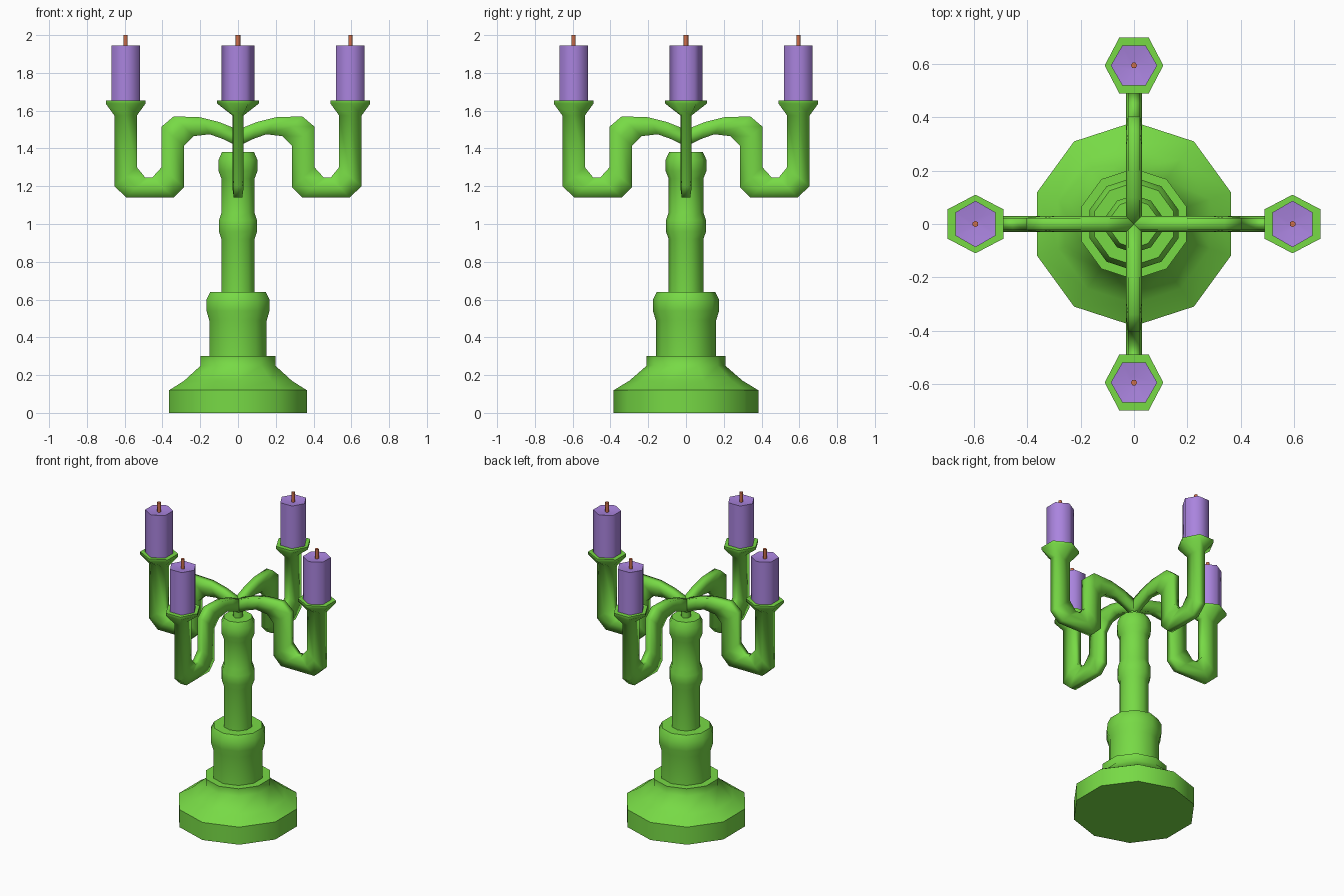
import bpy, bmesh
from math import pi, sin, cos, radians

cube = bpy.data.objects.get("Cube")
if cube:
    bpy.data.objects.remove(cube)


def material(name, color):
    m = bpy.data.materials.new(name)
    m.use_nodes = True
    m.diffuse_color = color
    m.node_tree.nodes["Principled BSDF"].inputs["Base Color"].default_value = color
    return m


GREEN = material("bright_green", (0.185, 0.70, 0.06, 1))
PURPLE = material("soft_purple", (0.40, 0.23, 0.73, 1))
ORANGE = material("burnt_orange", (0.62, 0.16, 0.07, 1))


def loft(name, rings, mat, smooth_angle, turn=0):
    """Skin a list of equal-length point rings and cap both ends."""
    bm = bmesh.new()
    loops = [[bm.verts.new(p) for p in ring] for ring in rings]
    n = len(loops[0])
    for a, b in zip(loops, loops[1:]):
        for i in range(n):
            j = (i + 1) % n
            bm.faces.new((a[i], a[j], b[j], b[i]))
    bm.faces.new(loops[0])
    bm.faces.new(loops[-1])
    bmesh.ops.recalc_face_normals(bm, faces=bm.faces)
    mesh = bpy.data.meshes.new(name)
    bm.to_mesh(mesh)
    bm.free()
    mesh.materials.append(mat)
    obj = bpy.data.objects.new(name, mesh)
    bpy.context.collection.objects.link(obj)
    obj.rotation_euler.z = turn
    bpy.ops.object.select_all(action="DESELECT")
    obj.select_set(True)
    bpy.context.view_layer.objects.active = obj
    bpy.ops.object.shade_smooth_by_angle(angle=radians(smooth_angle))
    return obj


def lathe(name, profile, sides, mat, smooth_angle, cx=0, turn=0):
    """Turn a (radius, height) profile with a corner pointing along local y."""
    angles = [pi / 2 + 2 * pi * i / sides for i in range(sides)]
    rings = [[(cx + r * cos(a), r * sin(a), z) for a in angles] for r, z in profile]
    return loft(name, rings, mat, smooth_angle, turn)


# Stepped foot, pedestal and stem
lathe("foot", [(0.383, 0), (0.383, 0.12), (0.30, 0.17), (0.208, 0.25),
               (0.208, 0.30), (0.14, 0.30)], 10, GREEN, 50)
lathe("pedestal", [(0.16, 0.29), (0.16, 0.49), (0.175, 0.54), (0.175, 0.60),
                   (0.155, 0.64), (0.08, 0.64)], 10, GREEN, 50)
lathe("stem", [(0.092, 0.63), (0.092, 0.92), (0.106, 0.96), (0.106, 1.02),
               (0.092, 1.06), (0.092, 1.24), (0.108, 1.28), (0.108, 1.34),
               (0.09, 1.38)], 10, GREEN, 50)
lathe("neck", [(0.03, 1.37), (0.03, 1.46)], 6, GREEN, 65)

# Arm stations: upper point, lower point (distance out, height), half width
ARM = [
    ((0, 1.50), (0, 1.41), 0.03),
    ((0.10, 1.54), (0.08, 1.45), 0.03),
    ((0.20, 1.565), (0.15, 1.475), 0.03),
    ((0.34, 1.57), (0.235, 1.465), 0.03),
    ((0.405, 1.515), (0.285, 1.415), 0.03),
    ((0.405, 1.30), (0.285, 1.195), 0.03),
    ((0.455, 1.245), (0.34, 1.14), 0.03),
    ((0.49, 1.245), (0.59, 1.14), 0.03),
    ((0.535, 1.30), (0.655, 1.20), 0.03),
    ((0.535, 1.575), (0.655, 1.575), 0.03),
    ((0.49, 1.637), (0.70, 1.637), 0.11),
    ((0.49, 1.655), (0.70, 1.655), 0.11),
]


def arm_ring(top, low, w):
    flat = w * (0.5 if w > 0.05 else 0.75)
    mx, mz = (top[0] + low[0]) / 2, (top[1] + low[1]) / 2
    return [(top[0], -flat, top[1]), (top[0], flat, top[1]), (mx, w, mz),
            (low[0], flat, low[1]), (low[0], -flat, low[1]), (mx, -w, mz)]


# Four arms with cups, each holding a candle and wick
CUP = 0.595
for i, side in enumerate(("left", "back", "right", "front")):
    turn = i * pi / 2
    loft(side + "_arm", [arm_ring(*s) for s in ARM], GREEN, 85, turn)
    lathe(side + "_candle", [(0.087, 1.65), (0.087, 1.945), (0.02, 1.935)],
          6, PURPLE, 65, CUP, turn)
    lathe(side + "_wick", [(0.012, 1.92), (0.012, 2.0)], 6, ORANGE, 65, CUP, turn)
